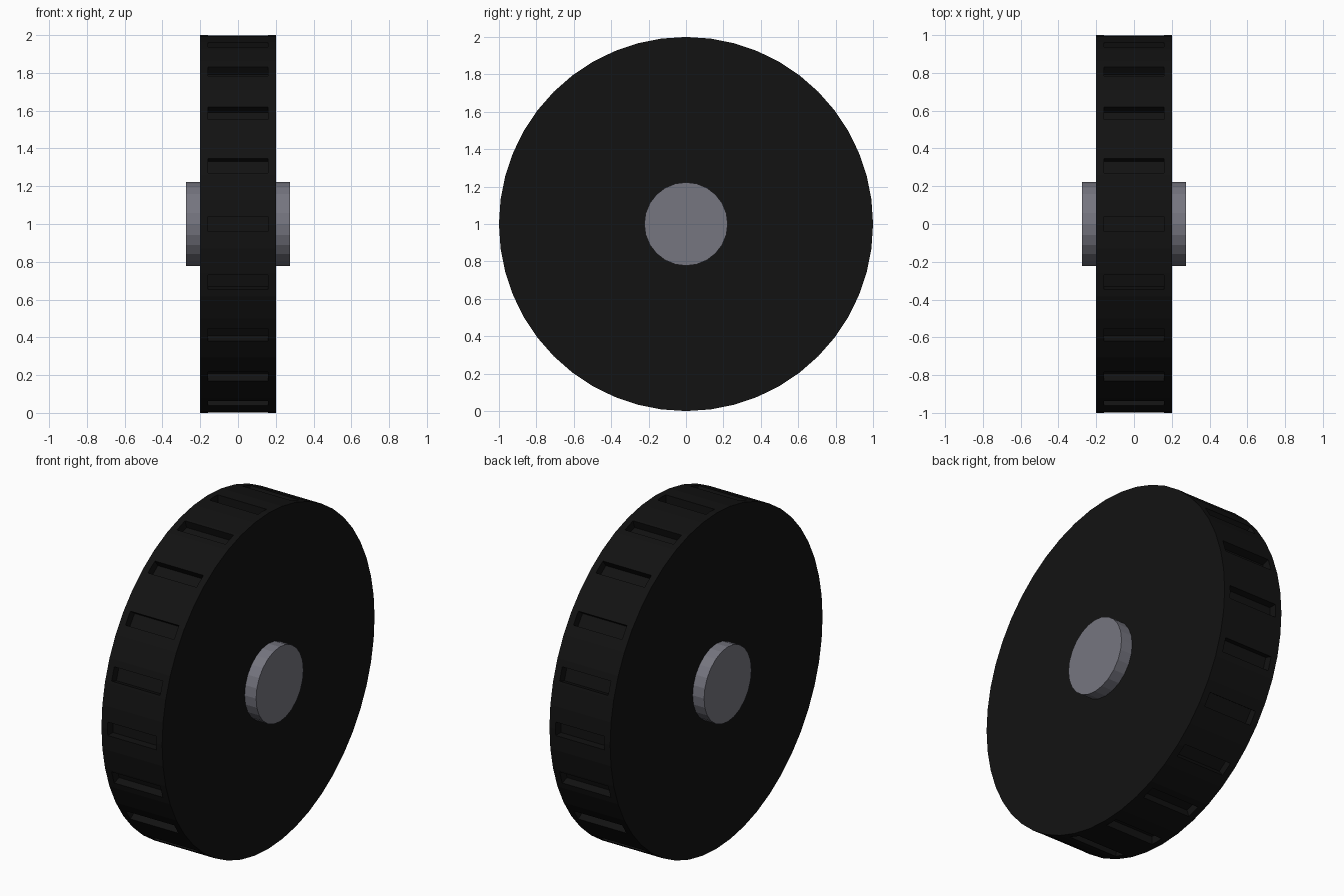
import bpy, bmesh
from math import sin, cos, pi
from mathutils import Matrix, Vector

if "Cube" in bpy.data.objects:
    bpy.data.objects.remove(bpy.data.objects["Cube"])

RADIUS, WIDTH, GROOVES = 1.0, 0.40, 20
GROOVE_SIZE = (0.32, 0.08, 0.10)   # along axle, around rim, radial


def paint(ob, name, rgb):
    m = bpy.data.materials.new(name)
    m.diffuse_color = (*rgb, 1)
    m.use_nodes = True
    m.node_tree.nodes["Principled BSDF"].inputs["Base Color"].default_value = m.diffuse_color
    ob.data.materials.append(m)


def finish(bm, name):
    me = bpy.data.meshes.new(name)
    bm.to_mesh(me)
    bm.free()
    ob = bpy.data.objects.new(name, me)
    bpy.context.collection.objects.link(ob)
    ob.location.z = RADIUS
    return ob


def axle_cylinder(name, radius, length, sides):
    bm = bmesh.new()
    bmesh.ops.create_cone(bm, cap_ends=True, segments=sides, radius1=radius,
                          radius2=radius, depth=length,
                          matrix=Matrix.Rotation(pi / 2, 4, 'Y'))
    return finish(bm, name)


# Tyre and hub
tyre = axle_cylinder("tyre", RADIUS, WIDTH, 48)
paint(tyre, "rubber", (0.006, 0.006, 0.006))
hub = axle_cylinder("hub", 0.223, 0.55, 24)
paint(hub, "metal", (0.18, 0.18, 0.215))

# Tread grooves: ring of boxes cut out of the rim
bm = bmesh.new()
for i in range(GROOVES):
    place = (Matrix.Rotation(2 * pi * i / GROOVES, 4, 'X')
             @ Matrix.Translation((0, 0, RADIUS))
             @ Matrix.Diagonal((*GROOVE_SIZE, 1)))
    bmesh.ops.create_cube(bm, size=1, matrix=place)
cutter = finish(bm, "groove_cutter")
cutter.hide_render = True
cutter.hide_set(True)

cut = tyre.modifiers.new("grooves", 'BOOLEAN')
cut.operation = 'DIFFERENCE'
cut.solver = 'EXACT'
cut.object = cutter
